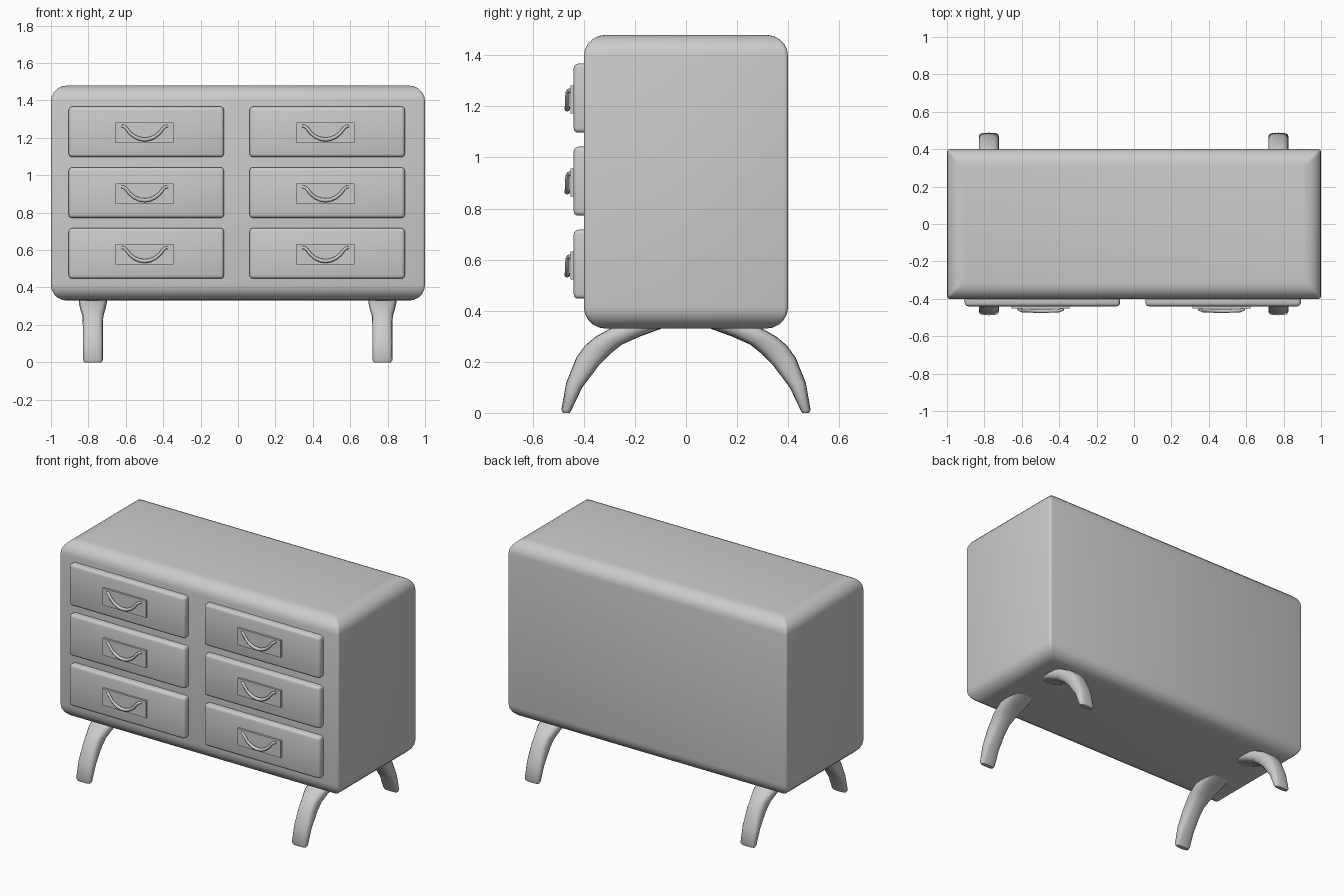
import bpy, bmesh, math
from mathutils import Vector

if "Cube" in bpy.data.objects:
    bpy.data.objects.remove(bpy.data.objects["Cube"])


def finish(name, bm, angle=40):
    bmesh.ops.recalc_face_normals(bm, faces=bm.faces)
    me = bpy.data.meshes.new(name)
    bm.to_mesh(me)
    bm.free()
    ob = bpy.data.objects.new(name, me)
    bpy.context.collection.objects.link(ob)
    bpy.ops.object.select_all(action='DESELECT')
    ob.select_set(True)
    bpy.context.view_layer.objects.active = ob
    bpy.ops.object.shade_smooth_by_angle(angle=math.radians(angle))
    return ob


def loft(name, rings):
    bm = bmesh.new()
    rows = [[bm.verts.new(p) for p in ring] for ring in rings]
    n = len(rows[0])
    for a, b in zip(rows, rows[1:]):
        for i in range(n):
            j = (i + 1) % n
            bm.faces.new((a[i], a[j], b[j], b[i]))
    bm.faces.new(rows[0])
    bm.faces.new(rows[-1])
    return finish(name, bm)


def box(name, x, y, z, bevel=0):
    bm = bmesh.new()
    bmesh.ops.create_cube(bm, size=1)
    for v in bm.verts:
        v.co = [lo + (c + 0.5) * (hi - lo) for c, (lo, hi) in zip(v.co, (x, y, z))]
    if bevel:
        bmesh.ops.bevel(bm, geom=bm.edges[:], offset=bevel, segments=3,
                        profile=0.5, affect='EDGES')
    return finish(name, bm)


# Cabinet: wide rounding on horizontal edges, tight rounding on vertical ones
def cabinet_ring(inset, z, r=0.015):
    hx, hy = 1 - inset, 0.4 - inset
    pts = []
    for k, (sx, sy) in enumerate(((1, 1), (-1, 1), (-1, -1), (1, -1))):
        for s in range(4):
            a = math.pi / 2 * (k + s / 3)
            pts.append((sx * (hx - r) + r * math.cos(a),
                        sy * (hy - r) + r * math.sin(a), z))
    return pts


R, Z0, Z1 = 0.085, 0.33, 1.48
arc = [math.pi / 2 * i / 5 for i in range(6)]
rings = [cabinet_ring(R * (1 - math.sin(a)), Z0 + R * (1 - math.cos(a))) for a in arc]
rings += [cabinet_ring(R * (1 - math.sin(a)), Z1 - R * (1 - math.cos(a)))
          for a in reversed(arc)]
loft("cabinet_body", rings)

# Sagging handle: half path mirrored, given as (x, y, z)
half = [(0.122, -0.454, 0.036), (0.110, -0.459, 0.034), (0.098, -0.464, 0.024),
        (0.080, -0.465, 0.000), (0.055, -0.465, -0.020), (0.028, -0.465, -0.032)]
path = [Vector((-x, y, z)) for x, y, z in half] + [Vector((0, -0.465, -0.036))]
path += [Vector(p) for p in reversed(half)]


def handle(name, cx, cz):
    rings = []
    for i, p in enumerate(path):
        t = (path[min(i + 1, len(path) - 1)] - path[max(i - 1, 0)]).normalized()
        n = t.cross(Vector((0, 1, 0))).normalized()
        b = t.cross(n)
        r = 0.008 + 0.003 * (1 - abs(p.x) / 0.122)
        ring = []
        for k in range(10):
            a = math.tau * k / 10
            ring.append(p + Vector((cx, 0, cz)) + n * r * math.cos(a) + b * r * math.sin(a))
        rings.append(ring)
    loft(name, rings)


# Six drawers with plates and handles
for side, cx in (("left", -0.49), ("right", 0.477)):
    for row in range(3):
        cz = 0.582 + 0.325 * row
        tag = f"{side}_{row + 1}"
        box("drawer_" + tag, (cx - 0.415, cx + 0.415), (-0.44, -0.35),
            (cz - 0.135, cz + 0.135), 0.018)
        hx, hz = cx - 0.009, cz - 0.005
        box("handle_plate_" + tag, (hx - 0.155, hx + 0.155), (-0.453, -0.43),
            (hz - 0.055, hz + 0.055))
        handle("handle_" + tag, hx, hz)

# Splayed curved legs: outer (y, z), inner (y, z), half width
leg = [(-0.482, 0.000, -0.455, 0.000, 0.045),
       (-0.488, 0.012, -0.449, 0.010, 0.053),
       (-0.469, 0.118, -0.406, 0.100, 0.054),
       (-0.430, 0.216, -0.339, 0.188, 0.054),
       (-0.395, 0.264, -0.298, 0.230, 0.056),
       (-0.355, 0.298, -0.250, 0.268, 0.067),
       (-0.290, 0.335, -0.180, 0.299, 0.075),
       (-0.200, 0.365, -0.090, 0.332, 0.075)]


def power(v, e):
    return math.copysign(abs(v) ** e, v)


for name, sy in (("front", 1), ("back", -1)):
    for side, cx in (("left", -0.776), ("right", 0.772)):
        rings = []
        for oy, oz, iy, iz, w in leg:
            ring = []
            for k in range(16):
                a = math.tau * k / 16
                u = 0.5 + 0.5 * power(math.sin(a), 0.7)
                ring.append((cx + w * power(math.cos(a), 0.7),
                             sy * (oy + (iy - oy) * u), oz + (iz - oz) * u))
            rings.append(ring)
        loft(f"{name}_{side}_leg", rings)
